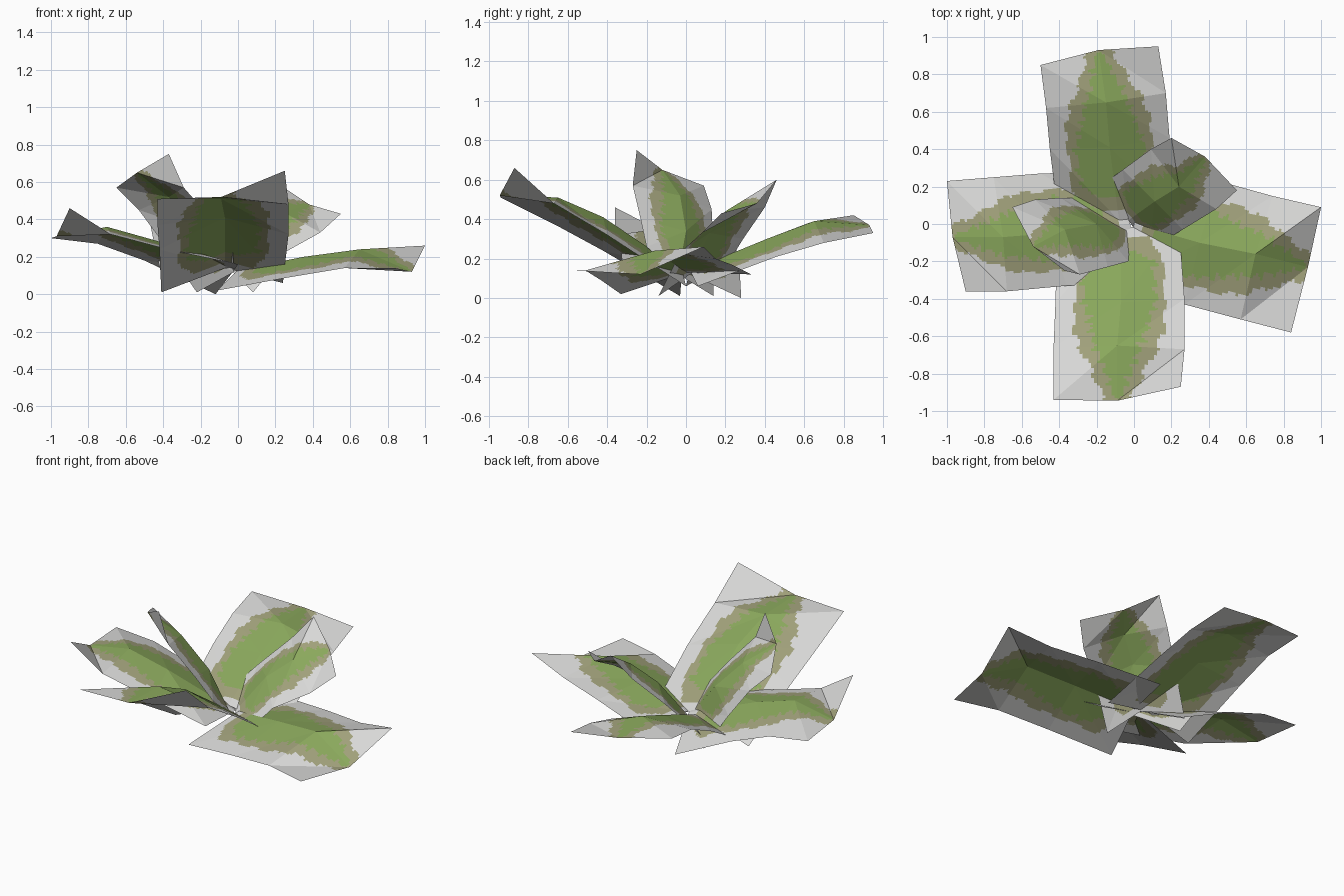
import bpy, math
from mathutils import Vector

if "Cube" in bpy.data.objects:
    bpy.data.objects.remove(bpy.data.objects["Cube"])

# Flat colours
def mat(name, c):
    m = bpy.data.materials.new(name)
    m.diffuse_color = (*c, 1)
    m.use_nodes = True
    m.node_tree.nodes["Principled BSDF"].inputs["Base Color"].default_value = m.diffuse_color
    return m

MATS = [mat("pale_grey", (0.70, 0.70, 0.69)),
        mat("olive_border", (0.36, 0.36, 0.20)),
        mat("leaf_green", (0.26, 0.40, 0.11))]

N = 22   # fine cells per coarse cell


def profile(v, keys):
    """Piecewise linear lookup of half width along the leaf."""
    for (a, wa), (b, wb) in zip(keys, keys[1:]):
        if a <= v <= b:
            return wa + (wb - wa) * (v - a) / (b - a)
    return 0.0


GREEN = [(0.10, 0.25), (0.17, 0.55), (0.32, 0.57), (0.50, 0.46), (0.66, 0.36), (0.82, 0.20), (0.98, 0.06)]
BORDER = [(0.05, 0.45), (0.13, 0.70), (0.52, 0.72), (0.68, 0.58), (0.82, 0.40), (1.0, 0.20)]


def colour(u, v, seed):
    """Serrated green blade, olive border, pale outer card."""
    slant = v - 0.12 * abs(u)      # teeth point towards the tip
    jag = 0.05 * math.sin(slant * 80 + seed) + 0.03 * math.sin(slant * 131 + 2 * seed + 3 * u)
    step = 0.03 * math.copysign(1, math.sin(v * 38 + seed))
    if v > 0.1 and abs(u) < profile(v, GREEN) + jag * (v < 0.93):
        return 2
    if v > 0.05 and abs(u) < profile(v, BORDER) + step:
        return 1
    return 0


def leaf(name, left, mid, right, seed):
    """Folded card: three lines of four points, tip to base, cut finely for the paint."""
    cols = [[Vector(p) for p in line] for line in (left, mid, right)]
    n_u, n_v = 2 * N, 3 * N
    verts = []
    for j in range(n_v + 1):
        r = min(j // N, 2)
        t = j / N - r
        for i in range(n_u + 1):
            c = min(i // N, 1)
            s = i / N - c
            a, b = cols[c][r], cols[c + 1][r]
            d, e = cols[c][r + 1], cols[c + 1][r + 1]
            # each coarse cell folds along its diagonal into two flat facets
            if s >= t:
                verts.append(a + (b - a) * s + (e - b) * t)
            else:
                verts.append(a + (d - a) * t + (e - d) * s)
    faces, ids = [], []
    w = n_u + 1
    for j in range(n_v):
        for i in range(n_u):
            k = j * w + i
            faces += [(k, k + w, k + w + 1), (k, k + w + 1, k + 1)]
            ids += [colour((i + 0.5) / N - 1, 1 - (j + 0.5) / n_v, seed)] * 2
    me = bpy.data.meshes.new(name)
    me.from_pydata(verts, [], faces)
    for m in MATS:
        me.materials.append(m)
    me.polygons.foreach_set("material_index", ids)
    if sum(p.normal.z for p in me.polygons) < 0:
        me.flip_normals()
    me.update()
    bpy.context.collection.objects.link(bpy.data.objects.new(name, me))


# Four wide outer leaves
leaf("front_leaf",
     [(-.43, -.94, .51), (-.43, -.66, .37), (-.42, -.42, .24), (-.41, -.03, .01)],
     [(-.09, -.945, .52), (-.09, -.65, .51), (-.07, -.42, .41), (-.07, -.02, .14)],
     [(.25, -.87, .66), (.27, -.67, .48), (.27, -.40, .32), (.24, .0, .06)], 0)

leaf("back_leaf",
     [(-.50, .85, .42), (-.47, .62, .38), (-.45, .40, .28), (-.40, .0, .06)],
     [(-.19, .93, .37), (-.15, .65, .39), (-.13, .41, .30), (-.08, .02, .14)],
     [(.13, .95, .33), (.17, .70, .28), (.19, .46, .21), (.24, .06, .06)], 1)

leaf("right_leaf",
     [(1.0, .09, .26), (.74, .15, .20), (.45, .23, .17), (.08, .33, .12)],
     [(.93, -.23, .12), (.65, -.16, .24), (.35, -.10, .20), (.0, .0, .13)],
     [(.84, -.58, .14), (.57, -.51, .14), (.27, -.43, .09), (-.11, -.33, .02)], 2)

leaf("left_leaf",
     [(-1.0, .23, .30), (-.75, .25, .27), (-.50, .27, .18), (-.12, .28, .0)],
     [(-.97, -.07, .31), (-.70, -.07, .36), (-.45, -.05, .29), (-.02, .0, .13)],
     [(-.90, -.36, .46), (-.68, -.36, .32), (-.36, -.33, .235), (.0, -.32, .16)], 3)

# Two small upright inner leaves
leaf("inner_left_leaf",
     [(-.65, .09, .57), (-.53, .13, .45), (-.39, .14, .26), (-.22, .14, .01)],
     [(-.54, -.12, .65), (-.37, -.03, .52), (-.20, .0, .34), (-.02, -.04, .12)],
     [(-.37, -.25, .75), (-.29, -.27, .57), (-.14, -.23, .40), (-.03, -.20, .26)], 4)

leaf("inner_right_leaf",
     [(.20, .46, .60), (.09, .40, .46), (-.06, .29, .30), (-.24, .16, .09)],
     [(.38, .36, .48), (.24, .20, .44), (.11, .12, .33), (-.03, .02, .12)],
     [(.55, .18, .43), (.44, .08, .33), (.26, -.03, .23), (.08, -.14, .01)], 5)
